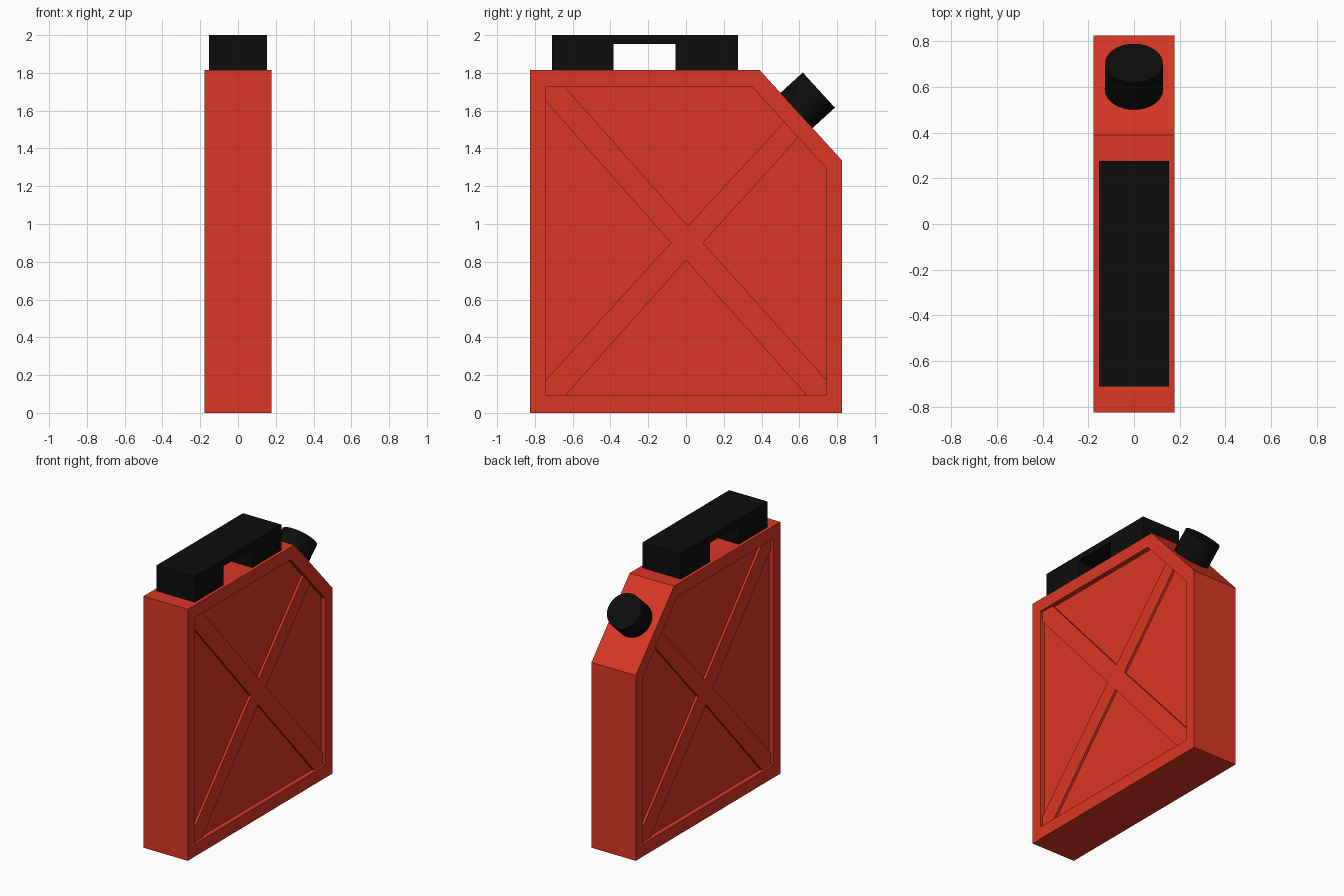
import bpy, bmesh, math
from mathutils import Vector, Matrix

if "Cube" in bpy.data.objects:
    bpy.data.objects.remove(bpy.data.objects["Cube"])


def material(name, rgb):
    m = bpy.data.materials.new(name)
    m.diffuse_color = (*rgb, 1)
    m.use_nodes = True
    m.node_tree.nodes["Principled BSDF"].inputs["Base Color"].default_value = m.diffuse_color
    return m


RED = material("red paint", (0.70, 0.038, 0.018))
BLACK = material("black plastic", (0.004, 0.004, 0.004))
HALF = 0.177            # half thickness of the can
FLOOR, RIB = 0.034, 0.017   # depth of recessed panel and of rib top


def finish(bm, name, mat):
    bmesh.ops.recalc_face_normals(bm, faces=bm.faces)
    me = bpy.data.meshes.new(name)
    bm.to_mesh(me)
    bm.free()
    me.materials.append(mat)
    ob = bpy.data.objects.new(name, me)
    bpy.context.collection.objects.link(ob)
    return ob


def prism(profile, x0, x1):
    """Extrude a (y, z) profile from x0 to x1."""
    bm = bmesh.new()
    face = bm.faces.new([bm.verts.new((x0, y, z)) for y, z in profile])
    geom = bmesh.ops.extrude_face_region(bm, geom=[face], use_keep_orig=True)["geom"]
    moved = [g for g in geom if isinstance(g, bmesh.types.BMVert)]
    bmesh.ops.translate(bm, verts=moved, vec=(x1 - x0, 0, 0))
    bmesh.ops.recalc_face_normals(bm, faces=bm.faces)
    return bm


# Can body: chamfered profile with a recessed panel on both sides
outline = [(-0.825, 0), (0.825, 0), (0.825, 1.338), (0.39, 1.815), (-0.825, 1.815)]
bm = prism(outline, -HALF, HALF)
centre = Vector((0, 0, 0.9075))
for side in [f for f in bm.faces if abs(f.normal.x) > 0.9]:
    inward = -math.copysign(FLOOR, side.normal.x)
    for scale, shift in ((0.9, 0), (1, inward)):
        new = bmesh.ops.extrude_discrete_faces(bm, faces=[side])["faces"]
        side = new[0]
        bmesh.ops.scale(bm, vec=(1, scale, scale), verts=side.verts,
                        space=Matrix.Translation(-centre))
        bmesh.ops.translate(bm, vec=(shift, 0, 0), verts=side.verts)
finish(bm, "can_body", RED)

# Cross ribs inside the recessed panels, mirrored to the other side
w, lo, hi = 0.7425, 0.091, 1.724
cross = [(-w, lo), (-0.64, lo), (0, 0.808), (0.64, lo), (w, lo), (w, 0.175),
         (0.09, 0.90), (0.595, 1.458), (0.52, 1.540), (0.01, 0.99),
         (-0.64, hi), (-w, hi), (-w, 1.65), (-0.08, 0.90), (-w, 0.175)]
ribs = finish(prism(cross, HALF - FLOOR, HALF - RIB), "cross_ribs", RED)
ribs.modifiers.new("mirror", "MIRROR").use_axis = (True, False, False)

# Carry handle: a block with a grip opening below its top bar
handle = [(-0.71, 1.815), (-0.385, 1.815), (-0.385, 1.952), (-0.055, 1.952),
          (-0.055, 1.815), (0.275, 1.815), (0.275, 2.0), (-0.71, 2.0)]
finish(prism(handle, -0.153, 0.153), "carry_handle", BLACK)

# Screw cap standing on the chamfer
axis = Vector((0, 0.477, 0.435)).normalized()
base = Vector((0, 0.585, 1.601))
depth = 0.16
bm = bmesh.new()
bmesh.ops.create_cone(bm, cap_ends=True, segments=32, radius1=0.126,
                      radius2=0.126, depth=depth,
                      matrix=Matrix.Translation(base + axis * depth / 2)
                      @ axis.to_track_quat("Z", "Y").to_matrix().to_4x4())
cap = finish(bm, "screw_cap", BLACK)
bpy.context.view_layer.objects.active = cap
cap.select_set(True)
bpy.ops.object.shade_smooth_by_angle(angle=math.radians(30))
